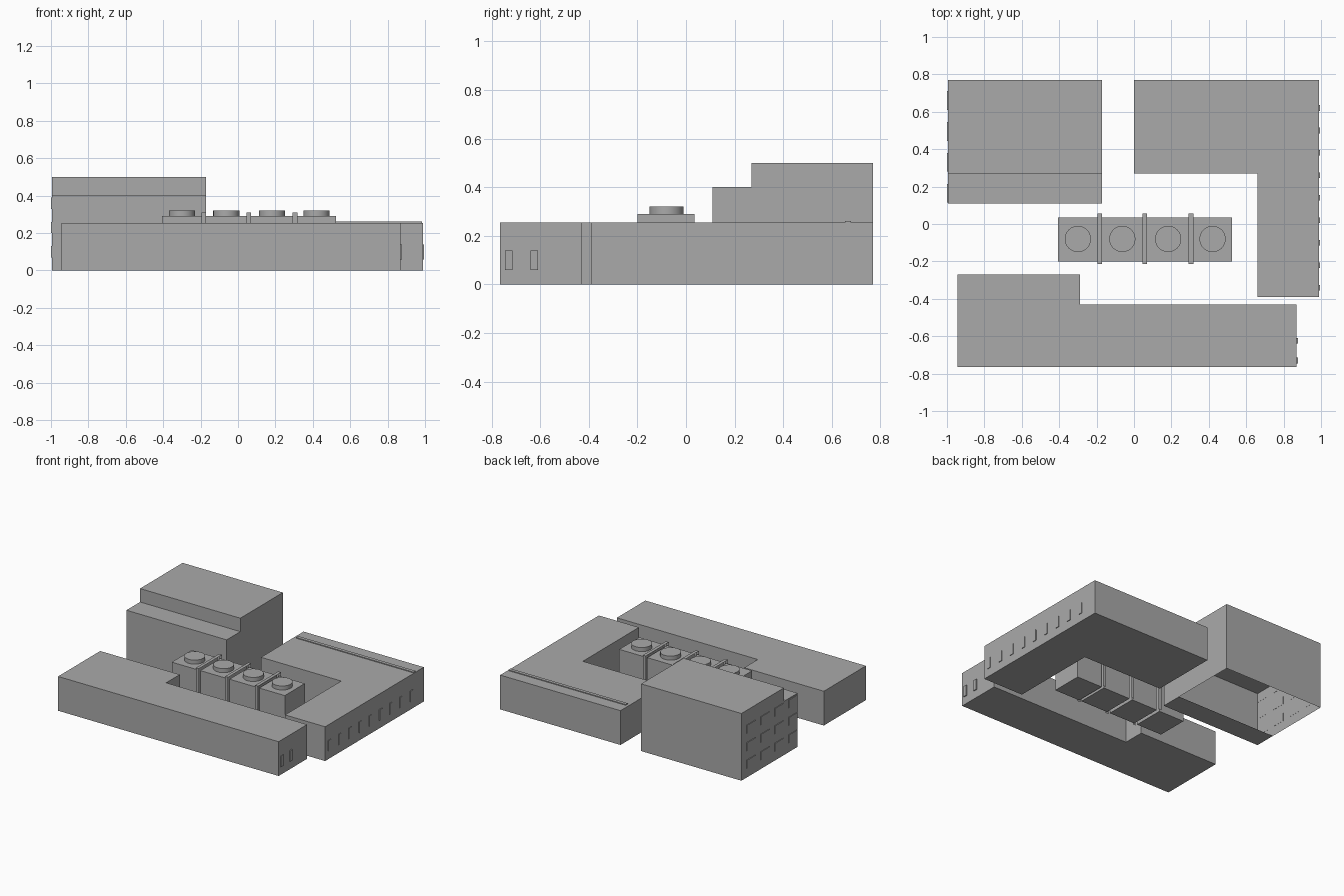
import bpy, bmesh
from mathutils import Vector

cube = bpy.data.objects.get("Cube")
if cube:
    bpy.data.objects.remove(cube, do_unlink=True)

grey = bpy.data.materials.new("plain_grey")
grey.use_nodes = True
grey.diffuse_color = (0.4, 0.4, 0.4, 1)
grey.node_tree.nodes["Principled BSDF"].inputs["Base Color"].default_value = (0.4, 0.4, 0.4, 1)


def finish(name, bm):
    mesh = bpy.data.meshes.new(name)
    bm.to_mesh(mesh)
    bm.free()
    mesh.materials.append(grey)
    obj = bpy.data.objects.new(name, mesh)
    bpy.context.collection.objects.link(obj)
    return obj


def extrude_profile(points, offset):
    """Closed solid swept from a flat outline."""
    bm = bmesh.new()
    base = bm.faces.new([bm.verts.new(p) for p in points])
    swept = bmesh.ops.extrude_face_region(bm, geom=[base], use_keep_orig=True)
    verts = [g for g in swept["geom"] if isinstance(g, bmesh.types.BMVert)]
    bmesh.ops.translate(bm, vec=Vector(offset), verts=verts)
    bmesh.ops.recalc_face_normals(bm, faces=bm.faces)
    return bm


def block(name, x, y, z):
    outline = [(x[0], y[0], z[0]), (x[1], y[0], z[0]), (x[1], y[1], z[0]), (x[0], y[1], z[0])]
    return finish(name, extrude_profile(outline, (0, 0, z[1] - z[0])))


LOW = 0.255

# Low front building with a deeper end
front_plan = [(-0.945, -0.765), (0.87, -0.765), (0.87, -0.43),
              (-0.29, -0.43), (-0.29, -0.27), (-0.945, -0.27)]
finish("front_building", extrude_profile([(x, y, 0) for x, y in front_plan], (0, 0, LOW)))

# L-shaped building
corner_plan = [(0, 0.27), (0.66, 0.27), (0.66, -0.39), (0.99, -0.39), (0.99, 0.77), (0, 0.77)]
finish("corner_building", extrude_profile([(x, y, 0) for x, y in corner_plan], (0, 0, LOW)))
block("roof_strip", (0.02, 0.985), (0.655, 0.68), (LOW, LOW + 0.006))

# Stepped tall building, open underneath its rear part
steps = [(0.11, 0), (0.27, 0), (0.77, 0), (0.77, 0.5), (0.27, 0.5), (0.27, 0.4), (0.11, 0.4)]
tall = extrude_profile([(-0.995, y, z) for y, z in steps], (0.825, 0, 0))
opening = [f for f in tall.faces
           if f.calc_center_median().z < 0.001 and f.calc_center_median().y > 0.3]
bmesh.ops.delete(tall, geom=opening, context='FACES_ONLY')
finish("tall_building", tall)

# Four hall units with round roof vents
for i, span in enumerate([(-0.405, -0.195), (-0.17, 0.045), (0.07, 0.295), (0.315, 0.525)]):
    block(f"hall_unit_{i + 1}", span, (-0.2, 0.035), (0, 0.29))
    bpy.ops.mesh.primitive_cylinder_add(vertices=32, radius=0.07, depth=0.03,
                                        location=(sum(span) / 2, -0.08, 0.305))
    vent = bpy.context.object
    vent.name = f"roof_vent_{i + 1}"
    vent.data.materials.append(grey)
    bpy.ops.object.shade_smooth_by_angle()

# Thin ribbon arches over the gaps between the units
arch = [(-0.215, 0), (-0.215, 0.31), (0.055, 0.31), (0.055, 0)]
for i, (x0, x1) in enumerate([(-0.195, -0.17), (0.045, 0.07), (0.292, 0.317)]):
    bm = bmesh.new()
    sides = [[bm.verts.new((x, y, z)) for y, z in arch] for x in (x0, x1)]
    for j in range(len(arch) - 1):
        bm.faces.new((sides[0][j], sides[1][j], sides[1][j + 1], sides[0][j + 1]))
    finish(f"ribbon_arch_{i + 1}", bm)

# Window plates
for i in range(9):
    y = -0.34 + 0.12 * i
    block(f"corner_window_{i + 1}", (0.989, 0.995), (y - 0.015, y + 0.015), (0.06, 0.14))
for i, y in enumerate((-0.73, -0.625)):
    block(f"front_window_{i + 1}", (0.869, 0.877), (y - 0.015, y + 0.015), (0.06, 0.14))
for row in range(3):
    for col in range(4):
        y, z = 0.66 - 0.165 * col, 0.1 + 0.13 * row
        block(f"tall_window_{row + 1}_{col + 1}", (-1.0, -0.994),
              (y - 0.05, y + 0.05), (z - 0.03, z + 0.03))
